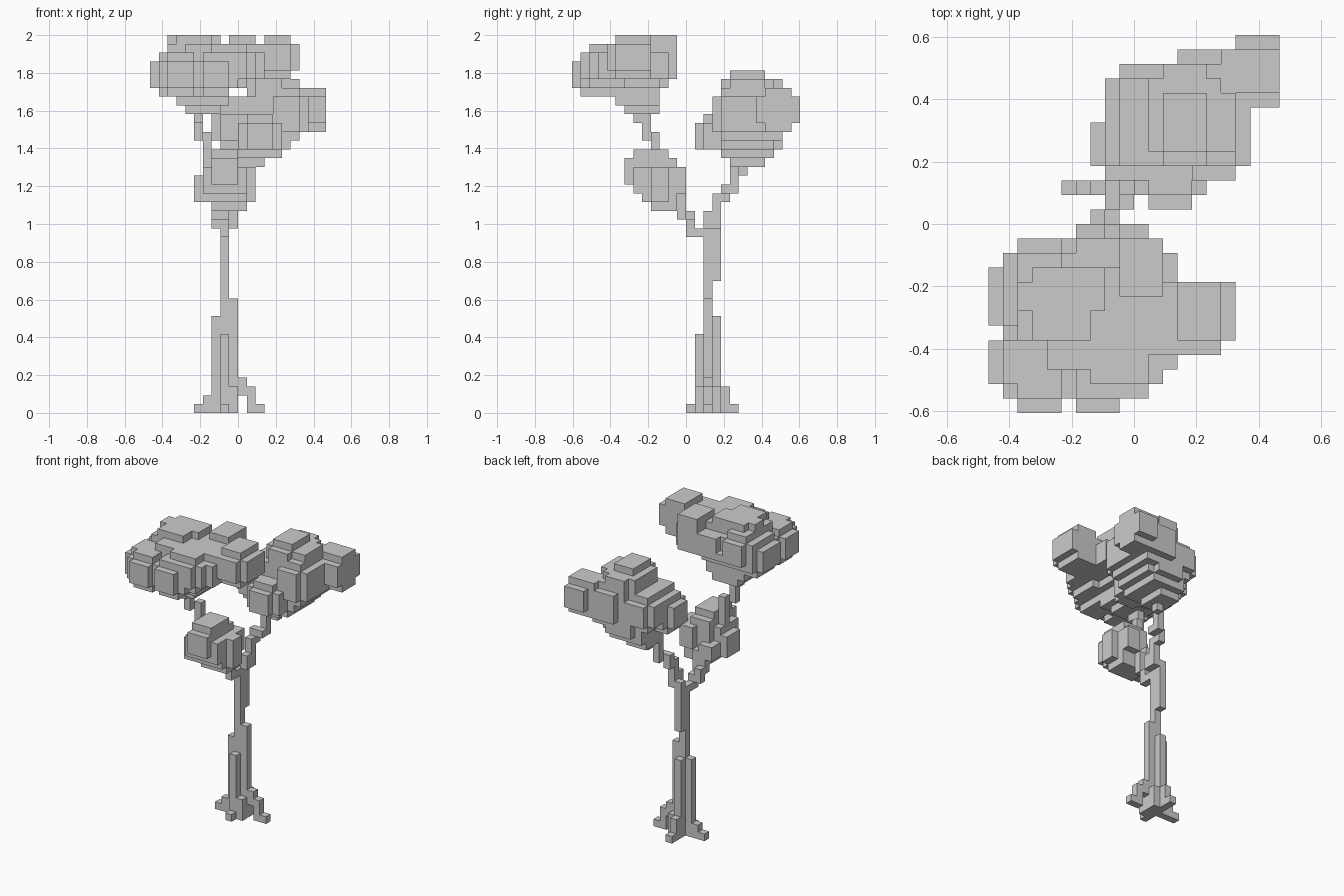
import bpy
import bmesh
from itertools import product
from mathutils import Vector

default_cube = bpy.data.objects.get("Cube")
if default_cube:
    bpy.data.objects.remove(default_cube, do_unlink=True)

# The tree is laid out on a grid of cubic cells
CELL = 2 / 43
ORIGIN = Vector((10, 13, 0))

grey = bpy.data.materials.new("plain grey")
grey.use_nodes = True
GREY_COLOUR = (0.6, 0.6, 0.6, 1)
grey.diffuse_color = GREY_COLOUR
grey.node_tree.nodes["Principled BSDF"].inputs["Base Color"].default_value = GREY_COLOUR


def block(across, depth, height):
    """Every cell in a box, each range running from its first cell up to its end."""
    return set(product(range(*across), range(*depth), range(*height)))


def lobe(across, depth, height):
    """A rounded puff: a box without the cells along its edges and corners."""
    limits = (across, depth, height)
    return {cell for cell in block(across, depth, height)
            if sum(c in (low, high - 1) for c, (low, high) in zip(cell, limits)) < 2}


def column(across, depth, start, end):
    """A single-cell-wide upright post."""
    return block((across, across + 1), (depth, depth + 1), (start, end))


def build_part(name, *pieces):
    """Join the pieces and skin their outer cell faces as one flat-shaded mesh."""
    cells = set().union(*pieces)
    bm = bmesh.new()
    corners = {}

    def corner(position):
        key = tuple(position)
        if key not in corners:
            corners[key] = bm.verts.new((Vector(key) - ORIGIN) * CELL)
        return corners[key]

    for cell in cells:
        for axis, side in product(range(3), (0, 1)):
            neighbour = list(cell)
            neighbour[axis] += 1 if side else -1
            if tuple(neighbour) in cells:
                continue
            u, v = (axis + 1) % 3, (axis + 2) % 3
            loop = []
            for du, dv in ((0, 0), (1, 0), (1, 1), (0, 1)):
                position = list(cell)
                position[axis] += side
                position[u] += du
                position[v] += dv
                loop.append(corner(position))
            bm.faces.new(loop if side else loop[::-1])

    # Merge neighbouring coplanar squares into broad flat faces
    bmesh.ops.dissolve_limit(bm, angle_limit=0.01, verts=bm.verts, edges=bm.edges)
    mesh = bpy.data.meshes.new(name)
    bm.to_mesh(mesh)
    bm.free()
    mesh.materials.append(grey)
    bpy.context.collection.objects.link(bpy.data.objects.new(name, mesh))


# Trunk: a slim post with shorter buttresses around it
build_part(
    "trunk",
    column(across=8, depth=15, start=0, end=21),
    column(across=8, depth=16, start=15, end=22),
    column(across=9, depth=15, start=0, end=13),
    column(across=7, depth=15, start=0, end=11),
    column(across=8, depth=16, start=0, end=11),
    column(across=8, depth=14, start=0, end=9),
)

# Roots: stepped toes spreading from the foot of the trunk
build_part(
    "roots",
    column(across=6, depth=15, start=0, end=2),
    column(across=5, depth=15, start=0, end=1),
    column(across=10, depth=15, start=2, end=4),
    column(across=11, depth=15, start=0, end=3),
    column(across=12, depth=15, start=0, end=1),
    column(across=9, depth=14, start=0, end=3),
    column(across=9, depth=16, start=0, end=3),
    column(across=8, depth=17, start=0, end=3),
    column(across=8, depth=18, start=0, end=1),
    column(across=8, depth=13, start=0, end=1),
)

# Branches: staircases of short posts
build_part(
    "back_branch",
    column(across=9, depth=15, start=21, end=23),
    column(across=9, depth=16, start=21, end=25),
    column(across=9, depth=17, start=24, end=26),
    column(across=10, depth=18, start=25, end=28),
    column(across=10, depth=17, start=25, end=26),
    column(across=11, depth=19, start=27, end=29),
)
build_part(
    "front_branch",
    column(across=8, depth=14, start=20, end=21),
    column(across=8, depth=13, start=20, end=22),
    column(across=7, depth=13, start=21, end=23),
    column(across=7, depth=12, start=22, end=25),
    column(across=8, depth=12, start=22, end=25),
)
build_part(
    "upper_front_branch",
    column(across=6, depth=9, start=28, end=32),
    column(across=5, depth=8, start=31, end=34),
    column(across=5, depth=7, start=33, end=35),
)

# Small low foliage clump
build_part(
    "small_foliage",
    block(across=(7, 10), depth=(6, 9), height=(26, 29)),
    block(across=(7, 10), depth=(7, 11), height=(25, 30)),
    block(across=(6, 11), depth=(7, 11), height=(25, 28)),
    block(across=(7, 10), depth=(9, 12), height=(25, 29)),
    block(across=(5, 9), depth=(8, 11), height=(24, 27)),
    block(across=(6, 8), depth=(9, 13), height=(24, 26)),
    block(across=(9, 11), depth=(9, 13), height=(25, 28)),
    block(across=(8, 12), depth=(9, 11), height=(24, 28)),
    block(across=(7, 11), depth=(8, 12), height=(24, 27)),
    block(across=(7, 11), depth=(9, 12), height=(23, 24)),
)

# Broad high foliage clump at the front: puffs around a domed middle
build_part(
    "front_foliage",
    lobe(across=(1, 6), depth=(0, 5), height=(36, 41)),
    lobe(across=(5, 10), depth=(0, 5), height=(36, 41)),
    lobe(across=(0, 5), depth=(1, 6), height=(36, 41)),
    lobe(across=(0, 6), depth=(5, 11), height=(36, 41)),
    lobe(across=(1, 10), depth=(2, 11), height=(36, 41)),
    block(across=(2, 10), depth=(5, 10), height=(37, 42)),
    block(across=(4, 7), depth=(3, 5), height=(38, 42)),
    block(across=(3, 8), depth=(7, 10), height=(40, 43)),
    block(across=(3, 7), depth=(5, 7), height=(40, 43)),
    block(across=(2, 3), depth=(7, 9), height=(40, 43)),
    lobe(across=(1, 6), depth=(7, 12), height=(37, 42)),
    block(across=(6, 9), depth=(8, 12), height=(38, 41)),
    block(across=(5, 6), depth=(8, 12), height=(38, 39)),
    lobe(across=(6, 12), depth=(1, 7), height=(37, 42)),
    block(across=(8, 13), depth=(3, 11), height=(38, 41)),
    block(across=(9, 12), depth=(8, 12), height=(38, 43)),
    block(across=(10, 16), depth=(4, 9), height=(39, 42)),
    block(across=(13, 17), depth=(5, 9), height=(39, 42)),
    block(across=(13, 16), depth=(5, 9), height=(38, 43)),
    block(across=(3, 9), depth=(5, 10), height=(35, 36)),
    block(across=(4, 8), depth=(6, 10), height=(34, 35)),
)

# Broad foliage clump at the back: puffs around a domed middle
build_part(
    "back_foliage",
    block(across=(9, 17), depth=(17, 23), height=(31, 36)),
    lobe(across=(12, 18), depth=(19, 25), height=(31, 37)),
    lobe(across=(8, 14), depth=(18, 24), height=(31, 36)),
    lobe(across=(7, 12), depth=(16, 21), height=(30, 35)),
    lobe(across=(13, 18), depth=(16, 21), height=(31, 37)),
    block(across=(17, 20), depth=(21, 26), height=(33, 36)),
    block(across=(16, 20), depth=(22, 25), height=(32, 37)),
    block(across=(11, 17), depth=(18, 22), height=(36, 37)),
    block(across=(11, 16), depth=(18, 23), height=(33, 38)),
    block(across=(12, 15), depth=(18, 22), height=(37, 39)),
    block(across=(12, 15), depth=(17, 24), height=(33, 38)),
    block(across=(13, 17), depth=(18, 22), height=(33, 38)),
    block(across=(10, 15), depth=(15, 19), height=(30, 33)),
    block(across=(11, 14), depth=(14, 19), height=(30, 33)),
    block(across=(11, 14), depth=(15, 19), height=(33, 34)),
    block(across=(10, 16), depth=(17, 23), height=(30, 31)),
    block(across=(11, 15), depth=(17, 24), height=(30, 32)),
    block(across=(10, 15), depth=(17, 23), height=(29, 30)),
    block(across=(10, 13), depth=(18, 22), height=(28, 29)),
)
